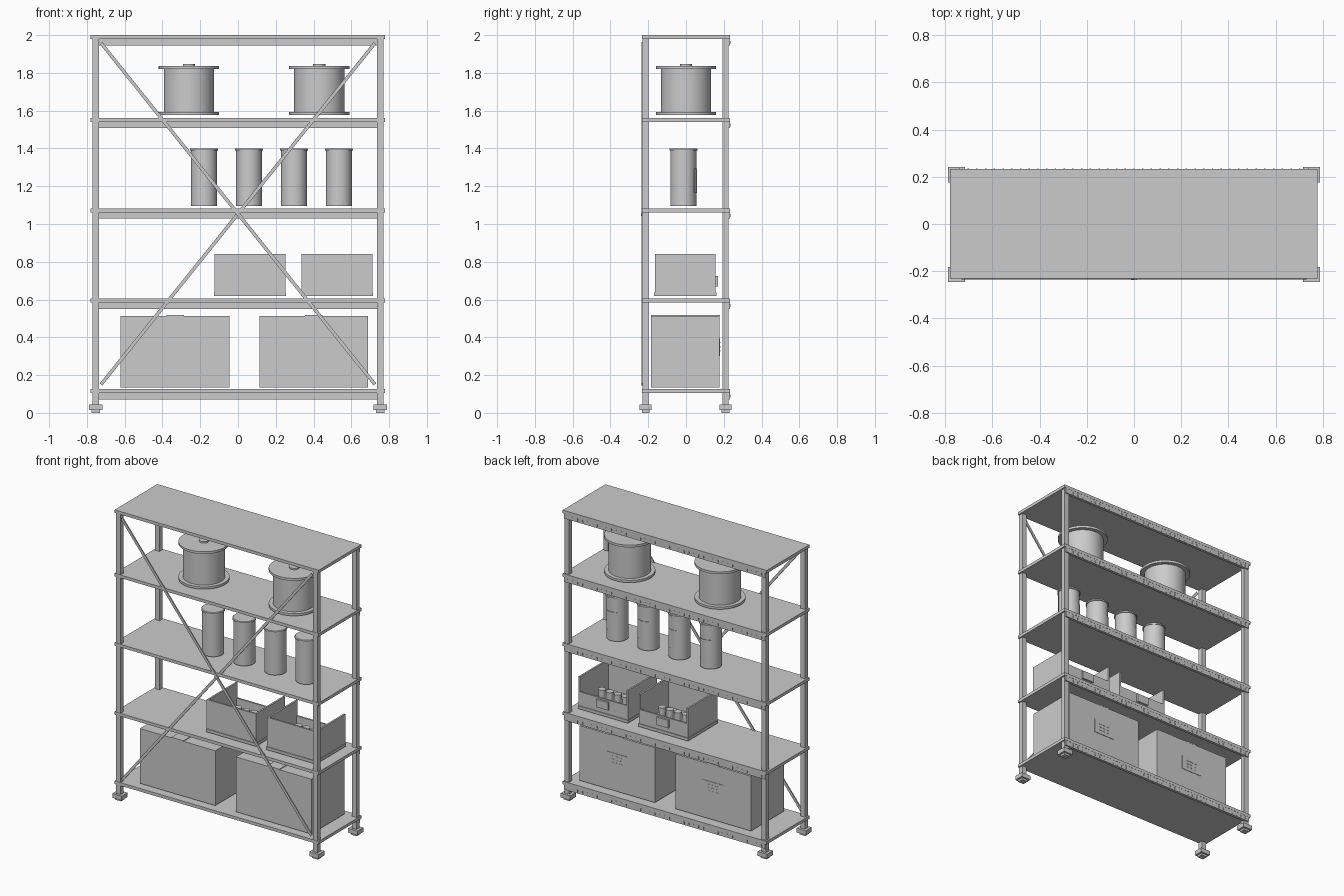
import bpy, bmesh, math
from mathutils import Vector

if "Cube" in bpy.data.objects:
    bpy.data.objects.remove(bpy.data.objects["Cube"])


def finish(name, bm, smooth=False):
    bmesh.ops.recalc_face_normals(bm, faces=bm.faces)
    me = bpy.data.meshes.new(name)
    bm.to_mesh(me)
    bm.free()
    ob = bpy.data.objects.new(name, me)
    bpy.context.collection.objects.link(ob)
    if smooth:
        bpy.ops.object.select_all(action='DESELECT')
        ob.select_set(True)
        bpy.context.view_layer.objects.active = ob
        bpy.ops.object.shade_smooth_by_angle(angle=math.radians(35))
    return ob


def add_box(bm, x0, x1, y0, y1, z0, z1):
    verts = bmesh.ops.create_cube(bm, size=1)['verts']
    for v in verts:
        v.co = Vector(((x0 + x1) / 2 + v.co.x * (x1 - x0),
                       (y0 + y1) / 2 + v.co.y * (y1 - y0),
                       (z0 + z1) / 2 + v.co.z * (z1 - z0)))


def boxes(name, *dims):
    bm = bmesh.new()
    for d in dims:
        add_box(bm, *d)
    return finish(name, bm)


def lathe(name, x, y, profile, n=48):
    """Closed solid of revolution from (radius, z) points on a vertical axis."""
    bm = bmesh.new()
    rings = [[bm.verts.new((x + r * math.cos(2 * math.pi * i / n),
                            y + r * math.sin(2 * math.pi * i / n), z))
              for i in range(n)] for r, z in profile]
    for a, b in zip(rings, rings[1:]):
        for i in range(n):
            j = (i + 1) % n
            bm.faces.new((a[i], a[j], b[j], b[i]))
    bm.faces.new(rings[0])
    bm.faces.new(rings[-1])
    return finish(name, bm, True)


# corner posts with stepped feet
for sx in (-1, 1):
    for y in (-0.214, 0.209):
        x = sx * 0.753
        boxes('post', (x - 0.017, x + 0.017, y - 0.016, y + 0.016, 0.04, 1.985))
        boxes('foot',
              (x - 0.036, x + 0.036, y - 0.032, y + 0.032, 0.014, 0.044),
              (x - 0.022, x + 0.022, y - 0.020, y + 0.020, 0.0, 0.014))

# shelves, with a ticked rail along the loading side
for top in (0.127, 0.606, 1.083, 1.562, 2.0):
    boxes('shelf', (-0.781, 0.779, -0.232, 0.234, top - 0.021, top))
    boxes('shelf_rail', (-0.768, 0.768, 0.214, 0.233, top - 0.055, top - 0.021))
    boxes('rail_ticks', *[(-0.74 + i * 0.037 - 0.003, -0.74 + i * 0.037 + 0.003,
                           0.232, 0.235, top - 0.046, top - 0.03) for i in range(41)])

# crossed flat braces
for s in (-1, 1):
    bm = bmesh.new()
    length = math.hypot(1.45, 1.807)
    add_box(bm, -length / 2, length / 2, -0.004, 0.004, -0.009, 0.009)
    ob = finish('cross_brace', bm)
    ob.location = (0, -0.229 - 0.003 * s, 1.054)
    ob.rotation_euler = (0, s * math.atan2(1.807, 1.45), 0)
lathe('brace_bolt', 0, 0, [(0.012, -0.006), (0.012, 0.006)], 16)
bolt = bpy.context.object
bolt.rotation_euler = (math.pi / 2, 0, 0)
bolt.location = (0, -0.232, 1.054)

# wide spools
for x in (-0.26, 0.43):
    lathe('spool', x, 0, [(0.16, 1.577), (0.16, 1.593), (0.133, 1.593), (0.133, 1.82),
                          (0.16, 1.82), (0.16, 1.836), (0.032, 1.836), (0.032, 1.846)], 64)


# canisters with a rim and a curved label
for i in range(4):
    x, y = -0.18 + i * 0.238, -0.014
    lathe('canister', x, y, [(0.069, 1.094), (0.069, 1.388), (0.0745, 1.388),
                             (0.0745, 1.397), (0.07, 1.401)])
    bm = bmesh.new()
    cols = []
    for k in range(11):
        a = math.pi / 2 + math.radians(-35 + 7 * k)
        cols.append([bm.verts.new((x + r * math.cos(a), y + r * math.sin(a), z))
                     for r, z in ((0.067, 1.165), (0.073, 1.165), (0.073, 1.295), (0.067, 1.295))])
    for a, b in zip(cols, cols[1:]):
        for j in range(4):
            m = (j + 1) % 4
            bm.faces.new((a[j], a[m], b[m], b[j]))
    bm.faces.new(cols[0])
    bm.faces.new(cols[-1])
    finish('canister_label', bm, True)

# open-front bins holding a row of small jars
for cx in (0.0635, 0.5235):
    x0, x1, t = cx - 0.188, cx + 0.188, 0.012
    y0, y1, z0, z1 = -0.164, 0.156, 0.618, 0.84
    boxes('bin',
          (x0 - 0.003, x1 + 0.003, y0 - 0.005, y1 + 0.005, z0, z0 + 0.02),
          (x0, x0 + t, y0, y1, z0 + 0.02, z1),
          (x1 - t, x1, y0, y1, z0 + 0.02, z1),
          (x0 + t, x1 - t, y0, y0 + t, z0 + 0.02, z1),
          (x0 + t, x1 - t, y1 - t, y1, z0 + 0.02, 0.735))
    boxes('bin_label_holder', (cx - 0.045, cx + 0.045, y1, y1 + 0.013, 0.67, 0.725))
    for i in range(4):
        lathe('jar', cx + (i - 1.5) * 0.06, 0.04,
              [(0.022, 0.638), (0.022, 0.715), (0.025, 0.715), (0.025, 0.735)], 24)

# large cartons with tape and a marked label
for cx in (-0.333, 0.401):
    boxes('carton', (cx - 0.288, cx + 0.288, -0.184, 0.178, 0.135, 0.514))
    boxes('carton_tape', (cx - 0.046, cx + 0.046, -0.186, 0.179, 0.512, 0.519),
          (cx - 0.046, cx + 0.046, -0.186, -0.183, 0.497, 0.519))
    boxes('carton_label', (cx - 0.08, cx + 0.08, 0.177, 0.181, 0.3, 0.395))
    boxes('label_marks', *[(cx + i * 0.03 - 0.009, cx + i * 0.03 + 0.009, 0.18, 0.183,
                            0.325 + j * 0.022, 0.331 + j * 0.022)
                           for i in (-1, 0, 1) for j in range(3)])
